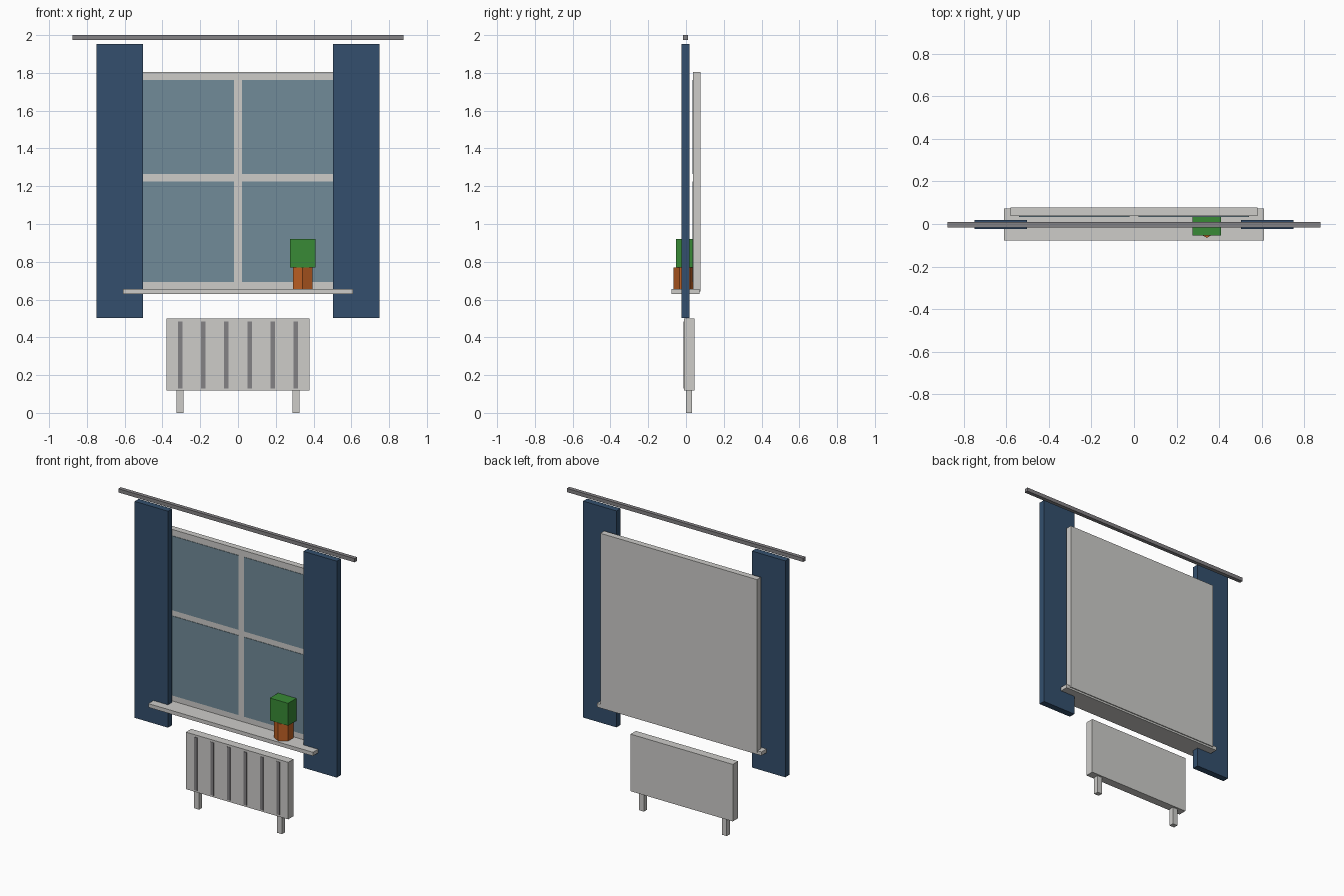
import bpy, math

if "Cube" in bpy.data.objects:
    bpy.data.objects.remove(bpy.data.objects["Cube"])


def material(name, rgb):
    """Flat material from 0-255 sRGB values, stored as linear."""
    m = bpy.data.materials.new(name)
    lin = [((c / 255 + 0.055) / 1.055) ** 2.4 for c in rgb]
    m.diffuse_color = (*lin, 1)
    m.use_nodes = True
    m.node_tree.nodes["Principled BSDF"].inputs["Base Color"].default_value = m.diffuse_color
    return m


WHITE = material("off_white", (205, 204, 201))
GLASS = material("blue_grey_glass", (113, 139, 152))
NAVY = material("navy_fabric", (51, 79, 109))
GREY = material("dark_grey", (132, 130, 133))
GREEN = material("leaf_green", (56, 138, 54))
CLAY = material("terracotta", (190, 96, 36))


def box(name, x, y, z, mat):
    """Box spanning the given (low, high) ranges."""
    bpy.ops.mesh.primitive_cube_add(size=1)
    o = bpy.context.object
    o.name = name
    for v in o.data.vertices:
        v.co = [r[0] if c < 0 else r[1] for c, r in zip(v.co, (x, y, z))]
    o.data.materials.append(mat)
    return o


# Window panel with four glass panes
box("window_frame", (-0.58, 0.58), (0.037, 0.078), (0.643, 1.804), WHITE)
for side in (-1, 1):
    xs = tuple(sorted((side * 0.021, side * 0.54)))
    for row, zs in (("lower", (0.693, 1.226)), ("upper", (1.264, 1.762))):
        box(f"{row}_glass_pane", xs, (0.034, 0.038), zs, GLASS)

# Window sill
box("window_sill", (-0.61, 0.61), (-0.078, 0.072), (0.63, 0.655), WHITE)

# Curtains and rail
for side in (-1, 1):
    xs = tuple(sorted((side * 0.502, side * 0.749)))
    box("curtain", xs, (-0.024, 0.019), (0.502, 1.952), NAVY)
box("curtain_rail", (-0.876, 0.876), (-0.016, 0.01), (1.975, 2.0), GREY)

# Radiator with dark slots and legs
box("radiator_body", (-0.379, 0.379), (-0.01, 0.046), (0.118, 0.5), WHITE)
for i in range(6):
    x = -0.305 + i * 0.122
    box("radiator_slot", (x - 0.012, x + 0.012), (-0.013, -0.009), (0.13, 0.485), GREY)
for x in (-0.307, 0.307):
    box("radiator_leg", (x - 0.018, x + 0.018), (0.001, 0.033), (0, 0.12), WHITE)

# Potted plant: hexagonal pot with one corner facing forward
bpy.ops.mesh.primitive_cylinder_add(vertices=6, radius=0.06, depth=0.115,
                                    location=(0.342, -0.005, 0.7125))
pot = bpy.context.object
pot.name = "plant_pot"
pot.data.materials.append(CLAY)
box("plant_foliage", (0.274, 0.409), (-0.054, 0.047), (0.77, 0.92), GREEN)
